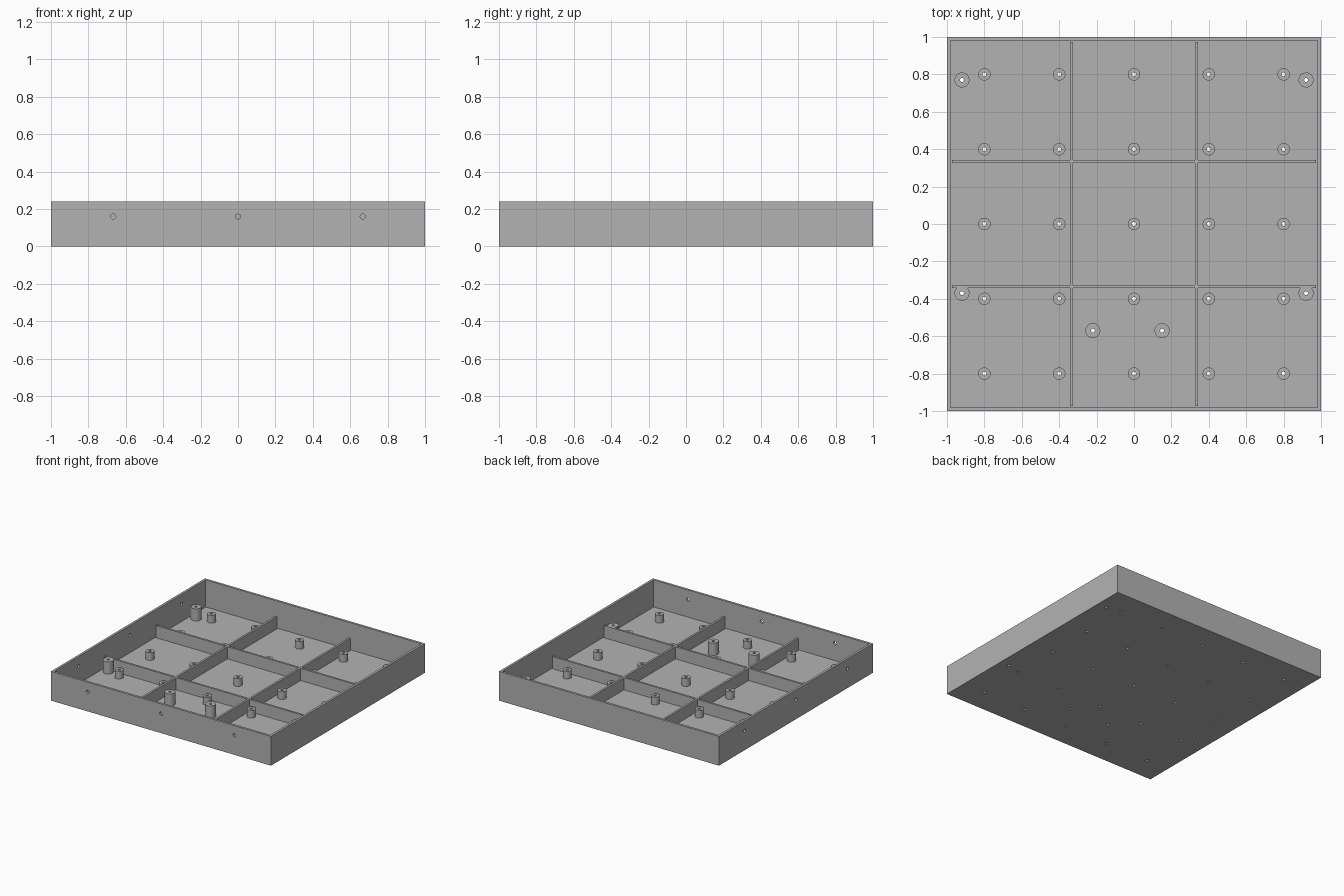
import bpy, bmesh
from math import pi, radians
from mathutils import Matrix, Vector

if "Cube" in bpy.data.objects:
    bpy.data.objects.remove(bpy.data.objects["Cube"])

HEIGHT, WALL, FLOOR = 0.24, 0.027, 0.017
RIB_TOP, RIB_THICK, THIRD = 0.117, 0.0165, 2 / 3
BOSS_TOP, HOLE_R = 0.08, 0.0105

grey = bpy.data.materials.new("plain grey")
grey.use_nodes = True
colour = (0.45, 0.45, 0.45, 1)
grey.diffuse_color = colour
grey.node_tree.nodes["Principled BSDF"].inputs["Base Color"].default_value = colour


def add_box(bm, low, high):
    low, high = Vector(low), Vector(high)
    matrix = Matrix.Translation((low + high) / 2) @ Matrix.Diagonal((*(high - low), 1))
    return bmesh.ops.create_cube(bm, size=1, matrix=matrix)["verts"]


def add_cylinder(bm, centre, radius, length, turn=Matrix()):
    bmesh.ops.create_cone(bm, cap_ends=True, segments=32, radius1=radius, radius2=radius,
                          depth=length, matrix=Matrix.Translation(centre) @ turn)


def finish(bm, name):
    mesh = bpy.data.meshes.new(name)
    bm.to_mesh(mesh)
    bm.free()
    mesh.materials.append(grey)
    obj = bpy.data.objects.new(name, mesh)
    bpy.context.collection.objects.link(obj)
    return obj


def drill(obj, cutter):
    bpy.ops.object.select_all(action="DESELECT")
    bpy.context.view_layer.objects.active = obj
    obj.select_set(True)
    mod = obj.modifiers.new("holes", "BOOLEAN")
    mod.operation, mod.solver, mod.object = "DIFFERENCE", "EXACT", cutter
    bpy.ops.object.modifier_apply(modifier=mod.name)
    bpy.ops.object.shade_smooth_by_angle(angle=radians(30))


grid = (-0.8, -0.4, 0, 0.4, 0.8)
boss_spots = [(x, y) for x in grid for y in grid]
post_spots = [(s * 0.92, y) for s in (-1, 1) for y in (0.77, -0.37)]
post_spots += [(-0.22, -0.57), (0.15, -0.57)]

# Open tray: a block with its top inset and sunk to the floor
bm = bmesh.new()
add_box(bm, (-1, -1, 0), (1, 1, HEIGHT))
top = max(bm.faces, key=lambda f: f.calc_center_median().z)
bmesh.ops.inset_region(bm, faces=[top], thickness=WALL)
sunk = bmesh.ops.extrude_discrete_faces(bm, faces=[top])["faces"][0]
bmesh.ops.translate(bm, verts=sunk.verts, vec=(0, 0, FLOOR - HEIGHT))
bmesh.ops.recalc_face_normals(bm, faces=bm.faces)
tray = finish(bm, "tray")

# Divider ribs
bm = bmesh.new()
reach, half = 1 - WALL, RIB_THICK / 2
for c in (-THIRD / 2, THIRD / 2):
    add_box(bm, (c - half, -reach, FLOOR), (c + half, reach, RIB_TOP))
    add_box(bm, (-reach, c - half, FLOOR), (reach, c + half, RIB_TOP))
finish(bm, "divider_ribs")


# Short bosses and tall mounting posts
def pillars(name, spots, radius, top_z):
    bm = bmesh.new()
    for x, y in spots:
        add_cylinder(bm, (x, y, (FLOOR + top_z) / 2), radius, top_z - FLOOR)
    return finish(bm, name)


bosses = pillars("short_bosses", boss_spots, 0.033, BOSS_TOP)
posts = pillars("mounting_posts", post_spots, 0.04, RIB_TOP)

# Hole cutters: through every pillar, and through the front and -x walls
bm = bmesh.new()
for x, y in boss_spots + post_spots:
    add_cylinder(bm, (x, y, 0.1), HOLE_R, 0.4)
for c in (-THIRD, 0, THIRD):
    add_cylinder(bm, (c, -1, 0.16), 0.0135, 0.1, Matrix.Rotation(pi / 2, 4, "X"))
    add_cylinder(bm, (-1, c, 0.16), 0.0135, 0.1, Matrix.Rotation(pi / 2, 4, "Y"))
cutter = finish(bm, "hole_cutter")
cutter.hide_render = True

for part in (tray, bosses, posts):
    drill(part, cutter)
bpy.data.objects.remove(cutter)
